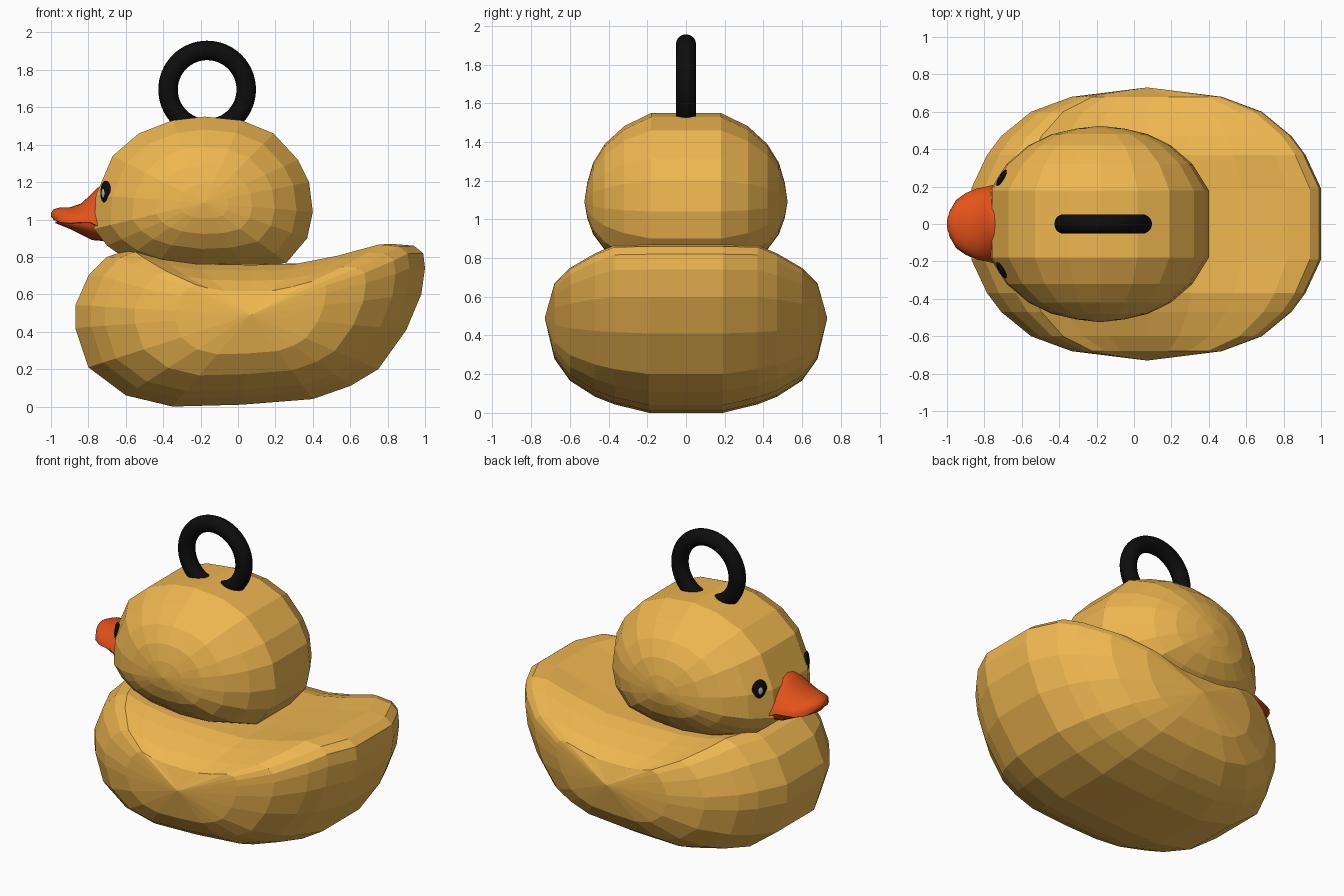
import bpy, bmesh
from math import sin, cos, pi, atan2
from mathutils import Vector

if "Cube" in bpy.data.objects:
    bpy.data.objects.remove(bpy.data.objects["Cube"])


def material(name, rgb):
    m = bpy.data.materials.new(name)
    m.diffuse_color = (*rgb, 1)
    m.use_nodes = True
    m.node_tree.nodes["Principled BSDF"].inputs["Base Color"].default_value = m.diffuse_color
    return m


YELLOW = material("yellow", (0.86, 0.47, 0.08))
ORANGE = material("orange", (0.78, 0.085, 0.01))
BLACK = material("black", (0.004, 0.004, 0.004))
WHITE = material("eye_grey", (0.5, 0.5, 0.5))


def loft(name, rings, mat, start=None, end=None):
    """Skin closed rings of points; ends are poles or flat caps."""
    bm = bmesh.new()
    loops = [[bm.verts.new(p) for p in r] for r in rings]
    n = len(loops[0])
    for a, b in zip(loops, loops[1:]):
        for i in range(n):
            j = (i + 1) % n
            bm.faces.new((a[i], a[j], b[j], b[i]))
    for loop, pole in ((loops[0], start), (loops[-1], end)):
        if pole:
            v = bm.verts.new(pole)
            for i in range(n):
                bm.faces.new((loop[i], loop[(i + 1) % n], v))
        else:
            bm.faces.new(loop)
    bmesh.ops.recalc_face_normals(bm, faces=bm.faces)
    me = bpy.data.meshes.new(name)
    bm.to_mesh(me)
    bm.free()
    ob = bpy.data.objects.new(name, me)
    bpy.context.collection.objects.link(ob)
    me.materials.append(mat)
    return ob


def side_blob(name, profile, centre, levels, half):
    """Side profile shrinking toward a pole on each flank.
    levels: (y, scale, scale of the part above centre)."""
    cx, cz = centre

    def ring(y, s, up):
        return [(cx + (x - cx) * s, y, cz + (z - cz) * (up if z > cz else s))
                for x, z in profile]
    full = [(-y, s, u) for y, s, u in reversed(levels)] + levels
    return loft(name, [ring(*l) for l in full], YELLOW,
                (cx, -half, cz), (cx, half, cz))


# Body with upswept tail
body_profile = [(0.82, 0.87), (0.94, 0.86), (0.99, 0.82), (1.0, 0.74),
                (0.98, 0.60), (0.90, 0.41), (0.75, 0.20), (0.60, 0.11),
                (0.40, 0.04), (0.02, 0.01), (-0.35, 0.0), (-0.60, 0.06),
                (-0.80, 0.21), (-0.87, 0.42), (-0.87, 0.54), (-0.80, 0.70),
                (-0.70, 0.80), (-0.61, 0.83), (-0.45, 0.79), (-0.25, 0.765),
                (0.07, 0.76), (0.33, 0.765), (0.58, 0.81)]
side_blob("body", body_profile, (0.07, 0.49),
          [(0.19, 1, 1), (0.37, 0.91, 0.99), (0.47, 0.83, 0.88),
           (0.60, 0.66, 0.68), (0.68, 0.43, 0.47)], 0.73)

# Head
head_profile = [(-0.18, 1.55), (0.02, 1.53), (0.19, 1.46), (0.32, 1.32),
                (0.38, 1.20), (0.40, 1.04), (0.37, 0.90), (0.26, 0.77),
                (0.04, 0.72), (-0.20, 0.71), (-0.45, 0.74), (-0.60, 0.79),
                (-0.70, 0.86), (-0.77, 0.95), (-0.76, 1.13), (-0.67, 1.34),
                (-0.53, 1.46), (-0.35, 1.53)]
side_blob("head", head_profile, (-0.18, 1.09),
          [(0.18, 1, 1), (0.32, 0.85, 0.85), (0.42, 0.65, 0.65),
           (0.48, 0.44, 0.44), (0.51, 0.22, 0.22)], 0.525)


# Beak: two half shells meeting along the mouth line
def beak(name, stations):
    rings = []
    for x, w, mouth, edge, power in stations:
        arc = [pi * i / 12 for i in range(13)]
        top = [(x, w * cos(a), mouth + (edge - mouth) * sin(a) ** power)
               for a in arc]
        under = [(x, -w * cos(a), mouth - (edge - mouth) * 0.03)
                 for a in arc[2:-1:2]]
        rings.append(top + under)
    ob = loft(name, rings, ORANGE)
    for p in ob.data.polygons:
        p.use_smooth = len(p.vertices) == 4
    bpy.context.view_layer.objects.active = ob
    ob.select_set(True)
    bpy.ops.object.shade_smooth_by_angle(angle=0.7)
    ob.select_set(False)


beak("upper_beak", [(-0.66, 0.20, 0.96, 1.20, 1.6), (-0.75, 0.21, 0.965, 1.17, 1.6),
                    (-0.79, 0.20, 0.985, 1.13, 1.4), (-0.84, 0.19, 0.985, 1.085, 1.2),
                    (-0.90, 0.165, 0.98, 1.065, 0.9), (-0.95, 0.13, 0.985, 1.065, 0.7),
                    (-0.985, 0.07, 1.0, 1.055, 0.7), (-1.0, 0.02, 1.015, 1.035, 0.7)])
beak("lower_beak", [(-0.66, 0.20, 0.97, 0.88, 1), (-0.78, 0.19, 0.985, 0.89, 1),
                    (-0.84, 0.17, 0.985, 0.92, 1), (-0.90, 0.145, 0.98, 0.95, 1),
                    (-0.95, 0.10, 0.985, 0.97, 1), (-0.975, 0.04, 0.99, 0.98, 1)])


# Eyes: flattened discs lying on the head
def eye_part(name, side, out, size, mat):
    n = Vector((-0.87, 0.5 * side, 0.05)).normalized()
    pos = Vector((-0.707, 0.245 * side, 1.14)) + n * out
    bpy.ops.mesh.primitive_uv_sphere_add(segments=24, ring_count=12, radius=1,
                                         location=pos,
                                         rotation=(0, 0, atan2(n.y, n.x)))
    ob = bpy.context.object
    ob.name = name
    ob.scale = size
    ob.data.materials.append(mat)
    bpy.ops.object.shade_smooth()


for side, label in ((-1, "right"), (1, "left")):
    eye_part(label + "_eye", side, 0.0, (0.018, 0.050, 0.068), BLACK)
    eye_part(label + "_pupil", side, 0.012, (0.009, 0.018, 0.027), WHITE)

# Hanging ring
bpy.ops.mesh.primitive_torus_add(major_radius=0.209, minor_radius=0.052,
                                 major_segments=64, minor_segments=20,
                                 location=(-0.165, 0, 1.695),
                                 rotation=(pi / 2, 0, 0))
ring = bpy.context.object
ring.name = "hanging_ring"
ring.data.materials.append(BLACK)
bpy.ops.object.shade_smooth()
